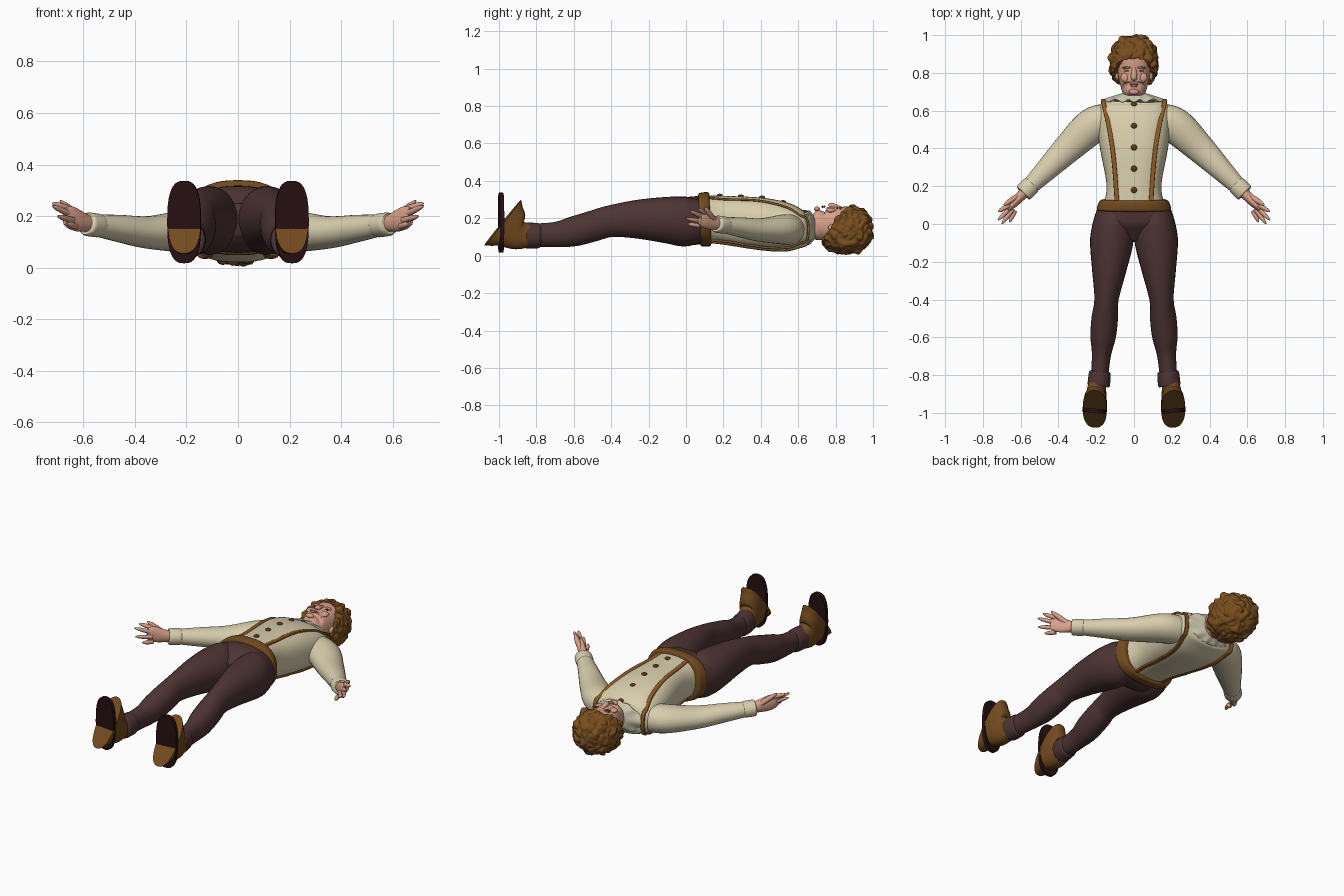
import bpy, bmesh, math
from mathutils import Vector, Matrix, noise

if "Cube" in bpy.data.objects:
    bpy.data.objects.remove(bpy.data.objects["Cube"])


def material(name, *colour):
    mat = bpy.data.materials.new(name)
    mat.use_nodes = True
    mat.diffuse_color = (*colour, 1)
    shader = mat.node_tree.nodes["Principled BSDF"]
    shader.inputs["Base Color"].default_value = (*colour, 1)
    return mat


CREAM = material("cream_cloth", .69, .62, .42)
COLLAR = material("pale_collar", .6, .57, .42)
SKIN = material("skin", .68, .35, .25)
LIPS = material("lips", .5, .22, .17)
PLUM = material("plum_wool", .076, .034, .034)
LEATHER = material("brown_leather", .17, .07, .013)
STRAP = material("tan_strap", .27, .1, .015)
HAIR = material("ginger_hair", .19, .075, .013)
BUTTON = material("button_brown", .12, .04, .012)
DARK = material("dark_sole", .019, .005, .006)
ACROSS, UPWARD = Vector((1, 0, 0)), Vector((0, 0, 1))


def finish(name, bm, mat, angle=50):
    bmesh.ops.recalc_face_normals(bm, faces=bm.faces)
    mesh = bpy.data.meshes.new(name)
    bm.to_mesh(mesh)
    bm.free()
    mesh.materials.append(mat)
    part = bpy.data.objects.new(name, mesh)
    bpy.context.collection.objects.link(part)
    bpy.ops.object.select_all(action='DESELECT')
    part.select_set(True)
    bpy.context.view_layer.objects.active = part
    bpy.ops.object.shade_smooth_by_angle(angle=math.radians(angle))


def mix(start, end, t):
    return [p + (q - p) * t for p, q in zip(start, end)]


def spline(rows, steps):
    """Smooth curve through equal-length tuples (Catmull-Rom)."""
    out, last = [], len(rows) - 1
    for i in range(last):
        before, start, end, after = (rows[max(0, min(last, i + k))] for k in range(-1, 3))
        for step in range(steps):
            t = step / steps
            left = mix(mix(before, start, t + 1), mix(start, end, t), (t + 1) / 2)
            right = mix(mix(start, end, t), mix(end, after, t - 1), t / 2)
            out.append(mix(left, right, t))
    return out + [list(rows[-1])]


def rimmed(start, end):
    """Rings of a short band whose two edges are rounded in."""
    rows = []
    for t, scale in ((0, .9), (.15, 1), (.85, 1), (1, .9)):
        *centre, a, b = mix(start, end, t)
        rows.append((*centre, a * scale, b * scale))
    return rows


def loft(name, rows, mat, side=ACROSS, power=2, sides=28, steps=6, flip=1, rim=False, edit=None):
    """Skin superellipse rings (x, y, z, side radius, other radius)."""
    rows = spline(rimmed(*rows) if rim else rows, steps)
    centres = [Vector((flip * x, y, z)) for x, y, z, *_ in rows]
    bm, rings = bmesh.new(), []
    for i, (centre, row) in enumerate(zip(centres, rows)):
        along = (centres[min(i + 1, len(rows) - 1)] - centres[max(i - 1, 0)]).normalized()
        u = (side - along * side.dot(along)).normalized()
        v, ring = u.cross(along), []
        for k in range(sides):
            angle = math.tau * k / sides
            c, s = (math.copysign(abs(q) ** (2 / power), q) for q in (math.cos(angle), math.sin(angle)))
            ring.append(bm.verts.new(centre + u * row[-2] * c + v * row[-1] * s))
        rings.append(ring)
    for ring, following in zip(rings, rings[1:]):
        for k in range(sides):
            bm.faces.new((ring[k], ring[k - 1], following[k - 1], following[k]))
    bm.faces.new(rings[0])
    bm.faces.new(rings[-1])
    if edit:
        for vert in bm.verts:
            edit(vert.co)
    finish(name, bm, mat)


def slab(name, rows, mat, hip=0, lean=0, **options):
    """Loft along y from (y, half width, low z, high z); hip and lean place its centre line."""
    loft(name, [(hip - lean * y, y, (low + high) / 2, width, (high - low) / 2)
                for y, width, low, high in rows], mat, **options)


def ball(name, position, size, mat, turn=0):
    bm = bmesh.new()
    place = Matrix.Translation(position) @ Matrix.Rotation(turn, 4, 'Z') @ Matrix.Diagonal((*size, 1))
    bmesh.ops.create_uvsphere(bm, u_segments=20, v_segments=12, radius=1, matrix=place)
    finish(name, bm, mat)


# Shirt body, trouser seat and belt
TORSO = [(.08, .17, .07, .32), (.2, .145, .06, .32), (.4, .18, .03, .31), (.54, .195, .02, .28),
         (.62, .185, .04, .24), (.65, .155, .06, .22), (.67, .08, .08, .2)]
slab("shirt_body", TORSO, CREAM, power=2.5, sides=48)
slab("trouser_seat", [(.12, .15, .07, .32), (0, .19, .06, .31), (-.09, .06, .13, .25)], PLUM, power=2.4, sides=40)
slab("belt", [(.07, .2, .05, .335), (.13, .18, .05, .34)], LEATHER, power=2.5, sides=48, rim=True)
TORSO_FINE = spline(TORSO, 12)


def shirt_z(x, y, facing):
    _, width, low, high = min(TORSO_FINE, key=lambda row: abs(row[0] - y))
    bulge = max(0, 1 - (x / width) ** 2.5) ** .4
    return (low + high) / 2 + facing * (high - low) / 2 * bulge


# Buttons down the shirt front
for i in range(5):
    y = .18 + .113 * i
    ball(f"button_{i + 1}", (0, y, shirt_z(0, y, 1) + .003), (.016, .016, .008), BUTTON)


# Collar with a scalloped rim, and neck
def scallop(co):
    rim = max(0, (.69 - co.y) / .04)
    co.y += .007 * rim * math.cos(math.atan2(co.z - .15, co.x) * 10)


loft("collar", [(0, .65, .15, .15, .09), (0, .66, .15, .15, .09), (0, .69, .15, .07, .06)],
     COLLAR, sides=80, edit=scallop)
slab("neck", [(.64, .06, .09, .21), (.76, .06, .08, .21)], SKIN)

# Head and face
slab("head", [(.68, .02, .2, .24), (.69, .045, .17, .255), (.72, .068, .1, .262), (.8, .086, .07, .262),
              (.88, .09, .05, .26), (.95, .06, .08, .22)], SKIN, power=2.2, sides=40)
loft("nose", [(0, .83, .254, .01, .008), (0, .78, .268, .016, .015), (0, .766, .262, .013, .01)], SKIN)
ball("upper_lip", (0, .74, .262), (.025, .005, .006), LIPS)
ball("lower_lip", (0, .73, .262), (.02, .006, .006), LIPS)
ball("chin", (0, .7, .25), (.026, .016, .013), SKIN)
for s, tag in ((1, "left_"), (-1, "right_")):
    ball(tag + "brow", (s * .037, .827, .255), (.025, .006, .008), SKIN, turn=-s * .1)
    ball(tag + "eyebrow", (s * .038, .83, .258), (.022, .004, .004), HAIR, turn=-s * .1)
    ball(tag + "eye", (s * .036, .81, .253), (.014, .004, .005), DARK)
    ball(tag + "cheek", (s * .045, .775, .242), (.026, .026, .014), SKIN)
    ball(tag + "ear", (s * .09, .79, .15), (.012, .03, .02), SKIN)

# Curly hair, sunk inside the head where the face shows
bm = bmesh.new()
bmesh.ops.create_icosphere(bm, subdivisions=6, radius=1)
centre = Vector((0, .853, .14))
for vert in bm.verts:
    outward = vert.co.normalized()
    boxy = sum(abs(q) ** 2.3 for q in outward) ** (-1 / 2.3)
    p = Vector((outward.x * .123, outward.y * .14, outward.z * .124)) * boxy
    curl = abs(noise.noise(p * 24)) * 2 + noise.noise(p * 60) * .35
    p += outward * .013 * curl
    y, z = p.y + centre.y, p.z + centre.z
    hairline = .715 + (z - .07) * 1.3 if z < .14 else .81 + (z - .14) * .5
    hairline += .01 * noise.noise(p * 35) - max(0, abs(p.x) - .06) * .8
    if z > .06 and y < hairline:
        p *= .55
    vert.co = centre + p
finish("hair", bm, HAIR, angle=70)

SHOULDER, ELBOW, WRIST = (.22, .52, .14), (.35, .4, .137), (.57, .18, .167)
KNUCKLES = (.66, .1, .23), (.63, .07, .16)
FINGERTIPS = (.72, .065, .25), (.72, .02, .24), (.7, 0, .2), (.66, .01, .17)


def finger(name, base, tip, radius, flip):
    """A tapering rod with a rounded tip."""
    rows = [(*mix(base, tip, t), *[radius * (1 - .8 * t ** 5)] * 2) for t in (0, .4, .7, .9, 1)]
    loft(name, rows, SKIN, side=UPWARD, sides=12, steps=2, flip=flip)


def strap_side(facing):
    """Suspender rings from belt to shoulder, lying on the shirt."""
    rows = []
    for i in range(11):
        t = i / 10
        x, y = .09 + .03 * t + .035 * t ** 3, .11 + t / 2
        rows.append((x, y, shirt_z(x, y, facing) + facing * .003, .012, .006))
    return rows


for s, tag in ((1, "left_"), (-1, "right_")):
    # Trouser leg and turned-up cuff
    slab(tag + "trouser_leg", [
        (.08, .09, .08, .3), (0, .108, .05, .316), (-.1, .114, .066, .315), (-.25, .09, .09, .3),
        (-.4, .064, .1, .27), (-.5, .07, .075, .24), (-.6, .067, .05, .21), (-.7, .05, .045, .18),
        (-.85, .045, .05, .17)], PLUM, hip=.11, lean=.09, flip=s)
    slab(tag + "trouser_cuff", [(-.78, .057, .04, .174), (-.86, .06, .037, .177)], PLUM,
         hip=.11, lean=.09, flip=s, rim=True)

    # Shoe and sole
    slab(tag + "shoe", [(-.84, .046, .045, .17), (-.9, .054, .03, .2), (-.95, .062, .025, .28),
                        (-.98, .064, .02, .333)], LEATHER, hip=.11, lean=.1, power=2.4, flip=s)
    slab(tag + "sole", [(-.978, .065, .017, .337), (-1, .065, .017, .337)], DARK,
         hip=.11, lean=.1, power=2.7, sides=40, flip=s)

    # Sleeve and shirt cuff
    loft(tag + "sleeve", [(.12, .56, .14, .08, .08), (*SHOULDER, .08, .095), (*ELBOW, .063, .078),
                          (*mix(ELBOW, WRIST, .5), .053, .06), (*WRIST, .04, .042)],
         CREAM, side=UPWARD, flip=s)
    loft(tag + "shirt_cuff", [(*mix(ELBOW, WRIST, .86), .046, .05), (*mix(ELBOW, WRIST, 1.08), .046, .05)],
         CREAM, side=UPWARD, flip=s, rim=True)

    # Hand: palm, four fingers and thumb
    loft(tag + "palm", [(*WRIST, .027, .03), (.62, .125, .182, .042, .024), (.65, .095, .195, .044, .019),
                        (.67, .074, .2, .034, .012)], SKIN, side=UPWARD, flip=s)
    for i, tip in enumerate(FINGERTIPS):
        finger(f"{tag}finger_{i + 1}", mix(*KNUCKLES, i / 3), tip, .012, s)
    finger(tag + "thumb", (.61, .15, .19), (.69, .1, .26), .015, s)

    # Suspender strap: up the chest, over the shoulder, down the back
    over = [(.162, .645 + bump, z, .012, .006) for z, bump in ((.2, 0), (.14, .01), (.08, 0))]
    loft(tag + "suspender", strap_side(1) + over + strap_side(-1)[::-1], STRAP,
         power=4, sides=16, steps=3, flip=s)
